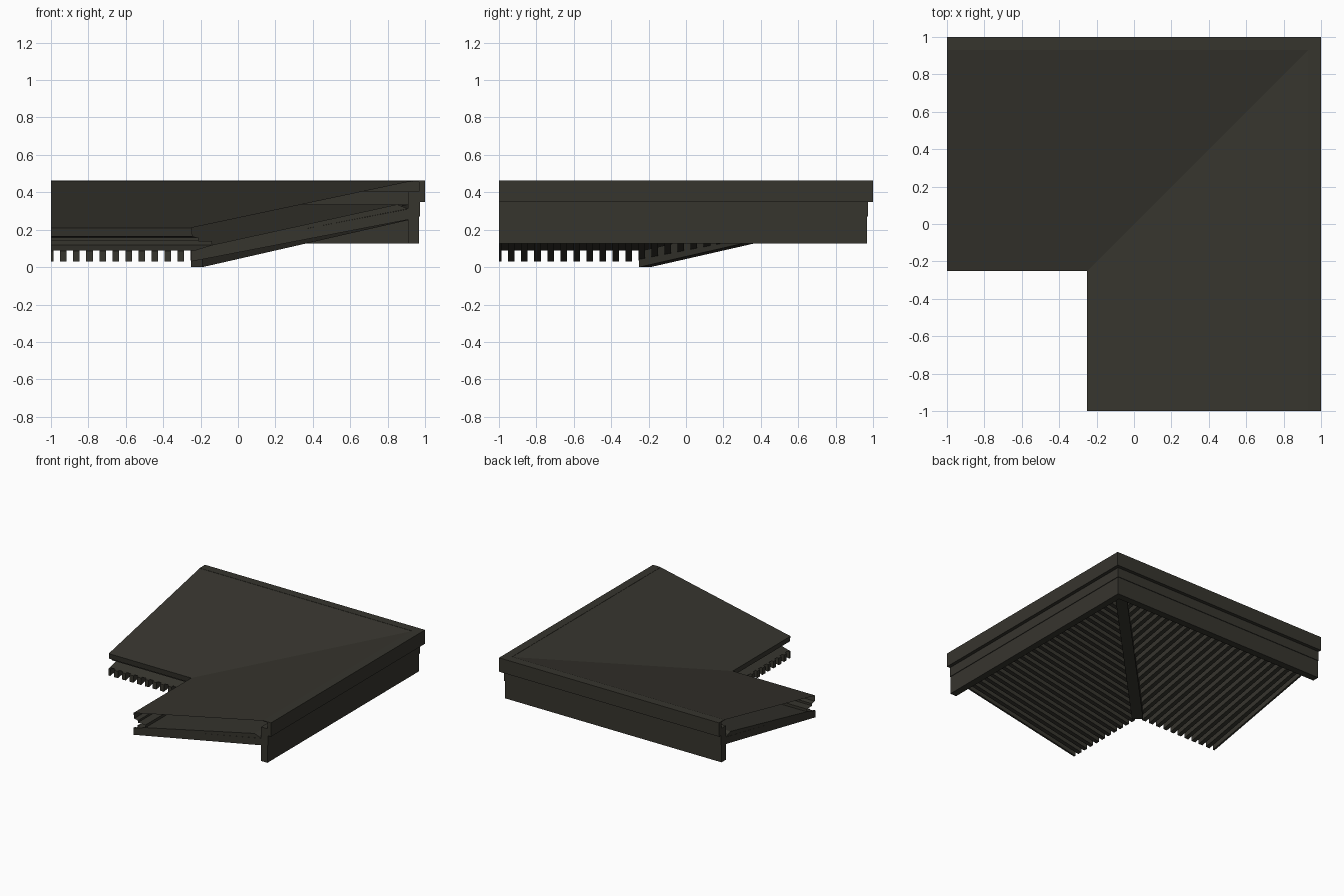
import bpy, bmesh

if "Cube" in bpy.data.objects:
    bpy.data.objects.remove(bpy.data.objects["Cube"])

mat = bpy.data.materials.new("dark bronze")
mat.diffuse_color = (0.037, 0.035, 0.027, 1)
mat.use_nodes = True
mat.node_tree.nodes["Principled BSDF"].inputs["Base Color"].default_value = mat.diffuse_color

INNER, WALL = -0.25, 0.91      # inner eave line and inside face of fascia


def finish(name, bm):
    bmesh.ops.recalc_face_normals(bm, faces=bm.faces)
    me = bpy.data.meshes.new(name)
    bm.to_mesh(me)
    bm.free()
    me.materials.append(mat)
    ob = bpy.data.objects.new(name, me)
    bpy.context.collection.objects.link(ob)
    return ob


def sweep(name, profile, closed=True):
    """Sweep an (offset, z) profile along both wings with a mitred corner."""
    bm = bmesh.new()
    rows = [[bm.verts.new(p) for p in ((-1, s, z), (s, s, z), (s, -1, z))]
            for s, z in profile]
    n = len(rows)
    for i in range(n if closed else n - 1):
        a, b = rows[i], rows[(i + 1) % n]
        for k in (0, 1):
            bm.faces.new((a[k], a[k + 1], b[k + 1], b[k]))
    if closed:
        bm.faces.new([r[0] for r in rows])
        bm.faces.new([r[2] for r in rows])
    return finish(name, bm)


def add_prism(bm, bottom, top):
    """Four-sided solid between two matching quads."""
    a = [bm.verts.new(p) for p in bottom]
    b = [bm.verts.new(p) for p in top]
    bm.faces.new(a)
    bm.faces.new(b)
    for i in range(4):
        j = (i + 1) % 4
        bm.faces.new((a[i], a[j], b[j], b[i]))


# Thin roof sheet with its folded inner eave trim
sweep("roof_sheet", [(0.985, 0.46), (0.93, 0.46), (INNER, 0.21), (-0.243, 0.165),
                     (-0.21, 0.157), (-0.21, 0.14), (-0.14, 0.14), (-0.14, 0.112)],
      closed=False)

# Outer fascia, shadow strip and top trim
sweep("fascia_board", [(WALL, 0.125), (0.967, 0.125), (0.967, 0.405), (WALL, 0.405)])
sweep("shadow_strip", [(0.96, 0.27), (0.972, 0.27), (0.972, 0.35), (0.96, 0.35)])
sweep("roof_edge_trim", [(0.967, 0.348), (1, 0.348), (1, 0.462), (0.93, 0.462),
                         (0.93, 0.456), (0.967, 0.456)])

# Soffit panel resting on the slats
sweep("soffit_panel", [(-0.235, 0.089), (WALL, 0.312), (0.85, 0.335), (-0.14, 0.118)])


# Sloping slats, cut off at the diagonal beam
def slat_z(s):
    return 0.03 + (s - INNER) * 0.193


PITCH, HALF, THICK = 0.0697, 0.0175, 0.057
for name, swap in (("back_wing_slats", False), ("right_wing_slats", True)):
    bm = bmesh.new()
    for i in range(28):
        c = -1.003 + i * PITCH
        x0, x1 = max(-1, c - HALF), c + HALF
        if x1 > 0.86:
            break
        s0, s1 = max(INNER, x0 + 0.03), max(INNER, x1 + 0.03)
        pts = [(x0, s0), (x1, s1), (x1, WALL), (x0, WALL)]
        low = [((y, x) if swap else (x, y)) + (slat_z(y),) for x, y in pts]
        add_prism(bm, low, [(x, y, z + THICK) for x, y, z in low])
    finish(name, bm)

# Diagonal hip beam under the mitre
bm = bmesh.new()
d0, d1, w, rise = -0.22, 0.88, 0.03, 0.228
z1 = (d1 - d0) * rise
low = [(d0 - w, d0 + w, 0), (d0 + w, d0 - w, 0),
       (d1 + w, d1 - w, z1), (d1 - w, d1 + w, z1)]
high = [(x, y, z + 0.085) for x, y, z in low]
add_prism(bm, low, high)
finish("hip_beam", bm)
